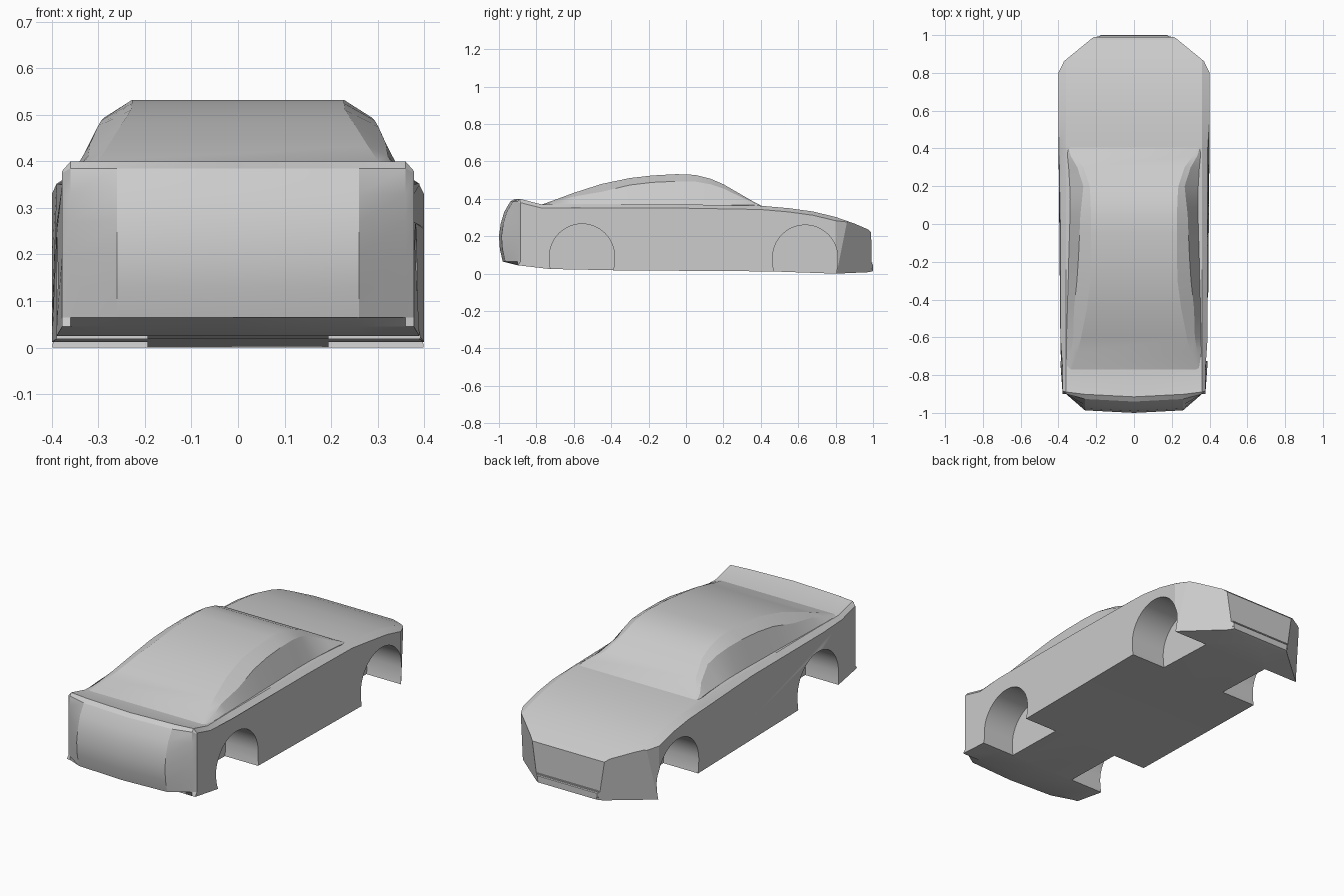
import bpy, bmesh
from mathutils import Vector

if "Cube" in bpy.data.objects:
    bpy.data.objects.remove(bpy.data.objects["Cube"])


def make_object(name, bm):
    bmesh.ops.recalc_face_normals(bm, faces=bm.faces[:])
    me = bpy.data.meshes.new(name)
    bm.to_mesh(me)
    bm.free()
    ob = bpy.data.objects.new(name, me)
    bpy.context.collection.objects.link(ob)
    return ob


def smooth(ob, angle=0.35):
    bpy.ops.object.select_all(action='DESELECT')
    ob.select_set(True)
    bpy.context.view_layer.objects.active = ob
    bpy.ops.object.shade_smooth_by_angle(angle=angle)


def loft(bm, rings):
    """Skin a list of equal closed rings and cap both ends."""
    vs = [[bm.verts.new(p) for p in r] for r in rings]
    n = len(rings[0])
    for a, b in zip(vs, vs[1:]):
        for i in range(n):
            j = (i + 1) % n
            bm.faces.new((a[i], a[j], b[j], b[i]))
    bm.faces.new(vs[0])
    bm.faces.new(vs[-1])


# Side profile of the lower body (y, z): deck and hood, nose, floor, tail
top = [(-.77, .37), (-.6, .372), (0, .37), (.4, .363), (.55, .35), (.68, .332),
       (.8, .303), (.9, .268), (.975, .236)]
nose = [(.99, .22), (.992, .055), (1, .048), (1, .014), (.98, .008)]
floor = [(.8, 0), (.46, .012), (-.38, .018), (-.73, .025), (-.9, .045)]
tail = [(-.98, .065), (-.995, .13), (-1, .2), (-.99, .27), (-.972, .33),
        (-.94, .385), (-.915, .4)]


def body_ring(x):
    """Profile at one width station; the outermost has a lowered shoulder."""
    s, ax = (1 if x > 0 else -1), abs(x)
    outer = ax > .38
    ring = []
    for part in (top, nose, floor, tail):
        for y, z in part:
            px = ax
            if part is tail:
                y = max(y + .2 * ax * ax, -.885 if outer else -.9 if ax > .3 else -2)
            if outer:
                px = .4 if y > .42 else .39 if y > -.75 else .378
                if part is top:
                    z -= .02
                elif part is tail:
                    z = min(z, .375 + (z - .385) * .3)
            ring.append((s * px, y, z))
    return ring


# Lower body
bm = bmesh.new()
loft(bm, [body_ring(x) for x in (-.39, -.36, -.26, 0, .26, .36, .39)])
for s in (-1, 1):  # angled nose corners
    for co, no in (((s * .19, .995, .1), (s * .18, .21, -.025)),
                   ((s * .4, .8, .1), (s * .21, .1, .0))):
        cut = bmesh.ops.bisect_plane(bm, geom=bm.verts[:] + bm.edges[:] + bm.faces[:],
                                     plane_co=co, plane_no=Vector(no).normalized(),
                                     clear_outer=True)
        edges = [e for e in cut['geom_cut'] if isinstance(e, bmesh.types.BMEdge)]
        bmesh.ops.contextual_create(bm, geom=edges)
body = make_object('lower_body', bm)

# Wheel wells
for y, z in ((-.556, .092), (.637, .086)):
    for s in (-1, 1):
        bpy.ops.mesh.primitive_cylinder_add(vertices=48, radius=.174, depth=.3,
                                            location=(s * .345, y, z),
                                            rotation=(0, 1.5707963, 0))
        cutter = bpy.context.object
        # drop the lower half so the arch sides run straight down
        for v in cutter.data.vertices:
            if v.co.x > 0.001:
                v.co.x *= 1.6
        cutter.hide_render = True
        mod = body.modifiers.new('well', 'BOOLEAN')
        mod.operation, mod.solver, mod.object = 'DIFFERENCE', 'EXACT', cutter
        bpy.context.view_layer.objects.active = body
        bpy.ops.object.modifier_apply(modifier=mod.name)
        bpy.data.objects.remove(cutter)
smooth(body)

# Cabin stations: y, roof z, roof half width, window-top half width and z, belt half width
cabin = [(-.77, .37, .33, .345, .368, .36), (-.68, .402, .30, .335, .39, .362),
         (-.6, .432, .28, .322, .412, .36), (-.45, .48, .25, .318, .438, .355),
         (-.3, .511, .23, .302, .474, .35), (-.18, .525, .228, .294, .488, .347),
         (-.05, .532, .228, .288, .494, .343), (.05, .528, .228, .284, .492, .34),
         (.13, .508, .23, .275, .478, .338), (.2, .478, .235, .268, .455, .34),
         (.3, .42, .268, .30, .407, .346), (.36, .385, .31, .335, .38, .352),
         (.41, .36, .34, .35, .358, .355)]
bm = bmesh.new()
rings = []
for y, z, r, u, uz, b in cabin:
    half = [(r, z), (u, uz), (b, min(.367, uz - .003)), (b, .34)]
    rings.append([(x, y, h) for x, h in half] + [(-x, y, h) for x, h in half[::-1]])
loft(bm, rings)
smooth(make_object('cabin', bm))

# Recessed slot frame low on the nose
bm = bmesh.new()
for z, h in ((.026, .006), (.056, .006)):
    g = bmesh.ops.create_cube(bm, size=1)
    for v in g['verts']:
        v.co = Vector((v.co.x * .36, v.co.y * .02 + .988, v.co.z * h + z))
make_object('nose_slot_trim', bm)
